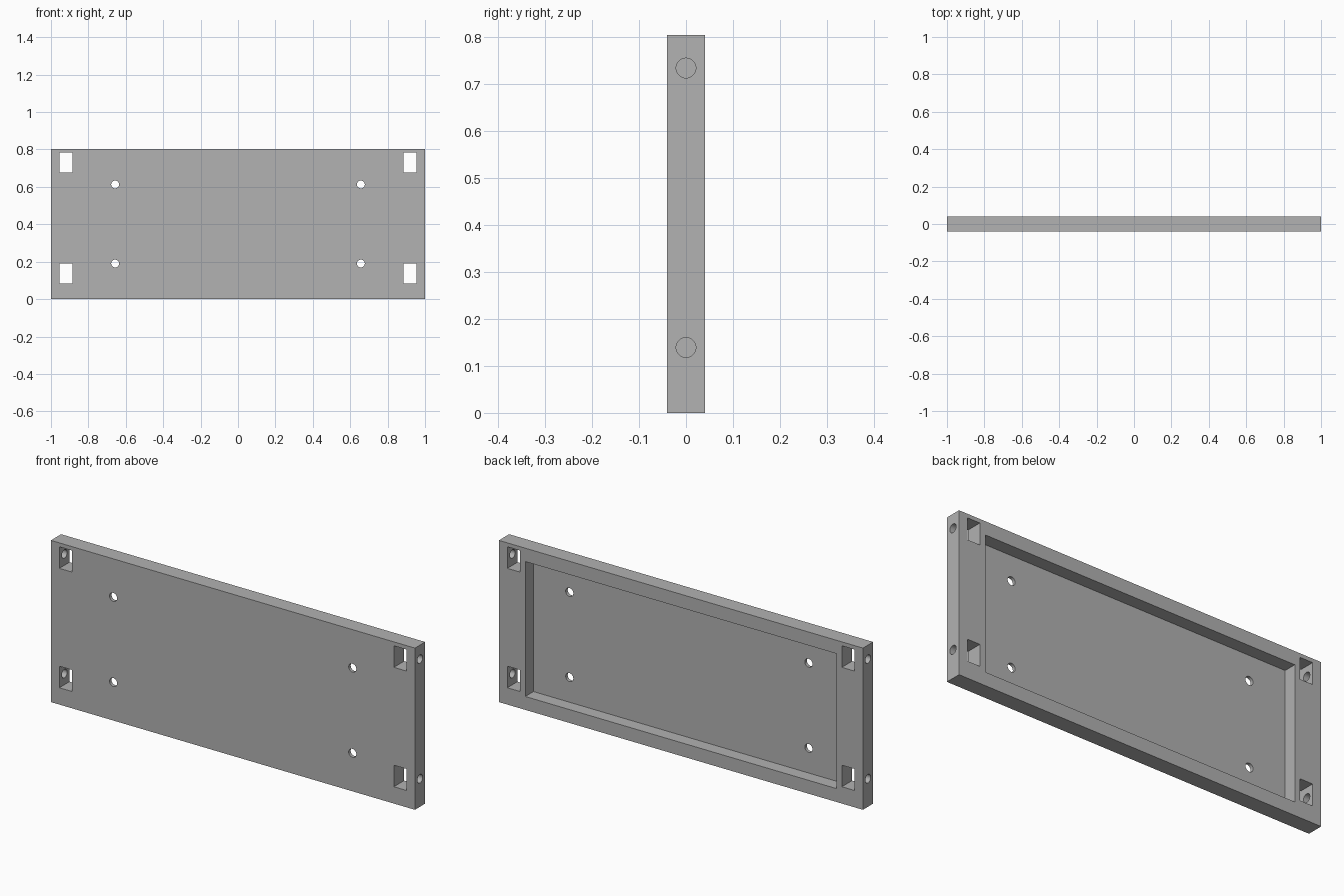
import bpy, bmesh, math
from mathutils import Matrix, Vector

if "Cube" in bpy.data.objects:
    bpy.data.objects.remove(bpy.data.objects["Cube"], do_unlink=True)

HEIGHT, THICK = 0.803, 0.08
MID = HEIGHT / 2

grey = bpy.data.materials.new("plain grey")
grey.use_nodes = True
colour = (0.445, 0.445, 0.445, 1)
grey.diffuse_color = colour
grey.node_tree.nodes["Principled BSDF"].inputs["Base Color"].default_value = colour


def add_box(bm, centre, size):
    bmesh.ops.create_cube(
        bm, size=1, matrix=Matrix.Translation(centre) @ Matrix.Diagonal((*size, 1)))


def add_rod(bm, centre, radius, length, axis):
    turn = Vector((0, 0, 1)).rotation_difference(Vector(axis)).to_matrix().to_4x4()
    bmesh.ops.create_cone(bm, cap_ends=True, segments=32, radius1=radius, radius2=radius,
                          depth=length, matrix=Matrix.Translation(centre) @ turn)


def make_object(name, bm):
    mesh = bpy.data.meshes.new(name)
    bm.to_mesh(mesh)
    bm.free()
    mesh.materials.append(grey)
    obj = bpy.data.objects.new(name, mesh)
    bpy.context.collection.objects.link(obj)
    return obj


# Solid panel
bm = bmesh.new()
add_box(bm, (0, 0, MID), (2, THICK, HEIGHT))
panel = make_object("panel", bm)

# Rear pocket and the four corner slots
openings = bmesh.new()
floor_y = -0.024
add_box(openings, (0, floor_y + 0.05, MID), (1.71, 0.1, 0.67))

# Screw holes through the pocket floor, bolt holes from the ends into the slots
holes = bmesh.new()
for side in (-1, 1):
    for slot_z, bolt_z, screw_z in ((0.137, 0.139, 0.19), (0.73, 0.733, 0.613)):
        add_box(openings, (side * 0.919, 0, slot_z), (0.069, 0.2, 0.107))
        add_rod(holes, (side * 0.657, 0, screw_z), 0.021, 0.2, (0, 1, 0))
        add_rod(holes, (side * 0.98, 0, bolt_z), 0.021, 0.12, (1, 0, 0))

cutters = [make_object("opening_cutter", openings), make_object("hole_cutter", holes)]

# Cut the panel
bpy.ops.object.select_all(action="DESELECT")
bpy.context.view_layer.objects.active = panel
panel.select_set(True)
for cutter in cutters:
    cutter.hide_render = True
    cut = panel.modifiers.new(cutter.name, "BOOLEAN")
    cut.operation = "DIFFERENCE"
    cut.solver = "EXACT"
    cut.object = cutter
    bpy.ops.object.modifier_apply(modifier=cut.name)
for cutter in cutters:
    bpy.data.objects.remove(cutter, do_unlink=True)

bpy.ops.object.shade_smooth_by_angle(angle=math.radians(30))
